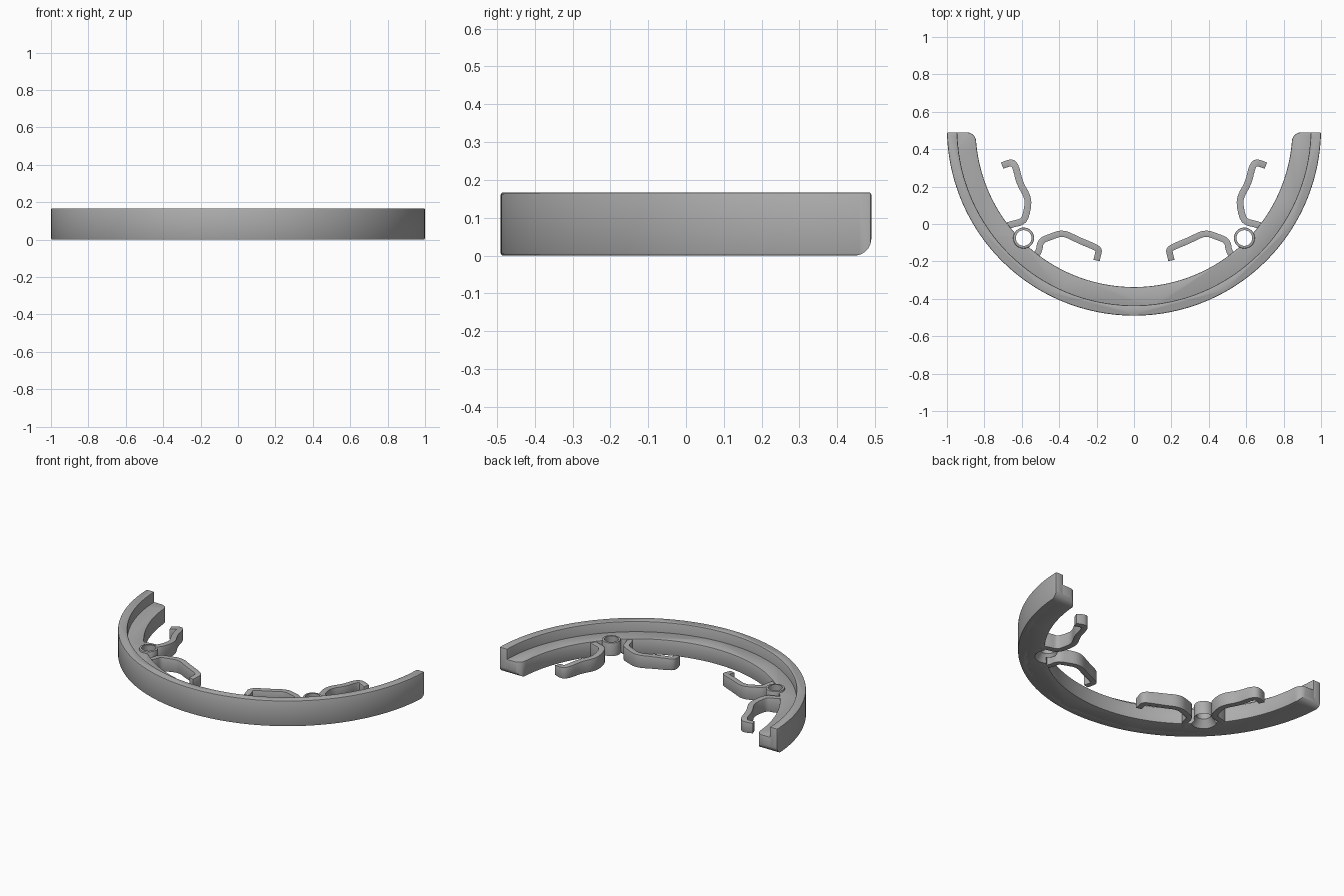
import bpy, bmesh, math
from mathutils import Vector

if "Cube" in bpy.data.objects:
    bpy.data.objects.remove(bpy.data.objects["Cube"])

CENTER_Y, END_Y = 0.51, 0.49
SHELF_TOP, WALL_TOP, INNER_R = 0.10, 0.167, 0.847

gray = bpy.data.materials.new("plain gray")
gray.use_nodes = True
gray.diffuse_color = (0.42, 0.42, 0.42, 1)
gray.node_tree.nodes["Principled BSDF"].inputs["Base Color"].default_value = gray.diffuse_color


def add_object(name, bm):
    bmesh.ops.recalc_face_normals(bm, faces=bm.faces)
    mesh = bpy.data.meshes.new(name)
    bm.to_mesh(mesh)
    bm.free()
    mesh.materials.append(gray)
    obj = bpy.data.objects.new(name, mesh)
    bpy.context.collection.objects.link(obj)
    return obj


def prism(name, outline, top):
    """Extrude a plan outline from the ground up to the given height."""
    bm = bmesh.new()
    face = bm.faces.new([bm.verts.new((x, y, 0)) for x, y in outline])
    new = bmesh.ops.extrude_face_region(bm, geom=[face])["geom"]
    bmesh.ops.translate(bm, vec=(0, 0, top), verts=[v for v in new if isinstance(v, bmesh.types.BMVert)])
    return add_object(name, bm)


def lathe(name, profile, x, y, steps=40):
    """Closed profile of (radius, z) points turned round a vertical axis."""
    bm = bmesh.new()
    verts = [bm.verts.new((x + r, y, z)) for r, z in profile]
    edges = [bm.edges.new(pair) for pair in zip(verts, verts[1:])]
    bmesh.ops.spin(bm, geom=verts + edges, cent=(x, y, 0), axis=(0, 0, 1),
                   angle=math.tau, steps=steps)
    bmesh.ops.remove_doubles(bm, verts=bm.verts, dist=0.0001)
    return add_object(name, bm)


def ring_arc(radius, end_y=END_Y, steps=96):
    """Points from the +x end, round the front, to the -x end."""
    a = math.asin((end_y - CENTER_Y) / radius)
    return [(radius * math.cos(t), CENTER_Y + radius * math.sin(t))
            for t in (a + (-math.pi - 2 * a) * i / steps for i in range(steps + 1))]


def finish(obj, bevel, cutters=()):
    """Soften the edges, make the cuts and bake the result."""
    if bevel:
        m = obj.modifiers.new("soft_edges", "BEVEL")
        m.width, m.segments, m.limit_method = bevel, 2, "ANGLE"
        m.angle_limit = math.radians(40)
    for cutter in cutters:
        m = obj.modifiers.new("cut", "BOOLEAN")
        m.object, m.operation, m.solver = cutter, "DIFFERENCE", "EXACT"
    graph = bpy.context.evaluated_depsgraph_get()
    graph.update()
    mesh = bpy.data.meshes.new_from_object(obj.evaluated_get(graph))
    obj.modifiers.clear()
    obj.data = mesh
    mesh.shade_smooth()
    mesh.set_sharp_from_angle(angle=math.radians(32))


def smooth_path(points, rounds=2):
    """Corner cutting, keeping the end points."""
    for _ in range(rounds):
        out = [points[0]]
        for a, b in zip(points, points[1:]):
            out += [a.lerp(b, 0.25), a.lerp(b, 0.75)]
        points = out + [points[-1]]
    return points


def clip_arm(name, path, side, width):
    """Springy ribbon, lower towards its tip."""
    pts = smooth_path([Vector((x * side, y)) for x, y in path])
    bm = bmesh.new()
    rings = []
    for i, p in enumerate(pts):
        d = (pts[min(i + 1, len(pts) - 1)] - pts[max(i - 1, 0)]).normalized()
        n = Vector((-d.y, d.x)) * width / 2
        top = SHELF_TOP - 0.002 - 0.035 * i / (len(pts) - 1)
        rings.append([bm.verts.new((*(p + n * s), z)) for s, z in
                      ((1, 0), (-1, 0), (-1, top), (1, top))])
    for a, b in zip(rings, rings[1:]):
        for k in range(4):
            j = (k + 1) % 4
            bm.faces.new((a[k], a[j], b[j], b[k]))
    bm.faces.new(rings[0])
    bm.faces.new(rings[-1])
    finish(add_object(name, bm), 0.007)


# Cutter that rounds the lower corners of both ends
R = 0.045
corner = [(END_Y + 0.02, -0.02), (END_Y + 0.02, R), (END_Y, R)]
corner += [(END_Y - R + R * math.cos(t), R - R * math.sin(t))
           for t in (math.pi / 2 * i / 8 for i in range(1, 9))]
corner.append((END_Y - R, -0.02))
bm = bmesh.new()
end_face = bm.faces.new([bm.verts.new((-1.2, y, z)) for y, z in corner])
moved = bmesh.ops.extrude_face_region(bm, geom=[end_face])["geom"]
bmesh.ops.translate(bm, vec=(2.4, 0, 0), verts=[v for v in moved if isinstance(v, bmesh.types.BMVert)])
end_cutter = add_object("end_cutter", bm)

# Screw hole cutters, widening underneath
HUB_X, HUB_Y = 0.59, -0.075
hole_profile = [(0, -0.01), (0.075, -0.01), (0.075, 0), (0.042, 0.045), (0.042, 0.15), (0, 0.15)]
hole_cutters = [lathe("hole_cutter", hole_profile, s * HUB_X, HUB_Y) for s in (1, -1)]

# Tall outer wall
wall = prism("outer_wall", ring_arc(1.0) + ring_arc(0.945)[::-1], WALL_TOP)
finish(wall, 0.006, [end_cutter])

# Inner shelf with rounded inner corners at its ends
C = 0.05
inner = ring_arc(INNER_R, END_Y - C)
ex = inner[0][0]
round_end = [(ex + C - C * math.cos(t), END_Y - C + C * math.sin(t))
             for t in (math.pi / 2 * i / 8 for i in range(1, 9))]
outline = ring_arc(0.97) + [(-x, y) for x, y in round_end[::-1]] + inner[::-1] + round_end
shelf = prism("inner_shelf", outline, SHELF_TOP)
finish(shelf, 0.005, [end_cutter] + hole_cutters)

# Hubs and spring clips on each side
back_path = [(0.70, -0.02), (0.65, 0.0), (0.59, 0.012), (0.57, 0.075), (0.565, 0.14),
             (0.612, 0.22), (0.63, 0.30), (0.648, 0.328), (0.672, 0.325), (0.705, 0.312)]
front_path = [(0.55, -0.20), (0.508, -0.15), (0.50, -0.09), (0.45, -0.07), (0.38, -0.045),
              (0.30, -0.085), (0.215, -0.12), (0.187, -0.137), (0.192, -0.16), (0.20, -0.195)]
for s, label in ((1, "left"), (-1, "right")):
    hub = lathe(label + "_hub", [(0, 0), (0.056, 0), (0.056, 0.112), (0, 0.112)], s * HUB_X, HUB_Y)
    finish(hub, 0.004, hole_cutters)
    clip_arm(label + "_back_clip", back_path, s, 0.036)
    clip_arm(label + "_front_clip", front_path, s, 0.034)

for cutter in [end_cutter] + hole_cutters:
    bpy.data.objects.remove(cutter)
